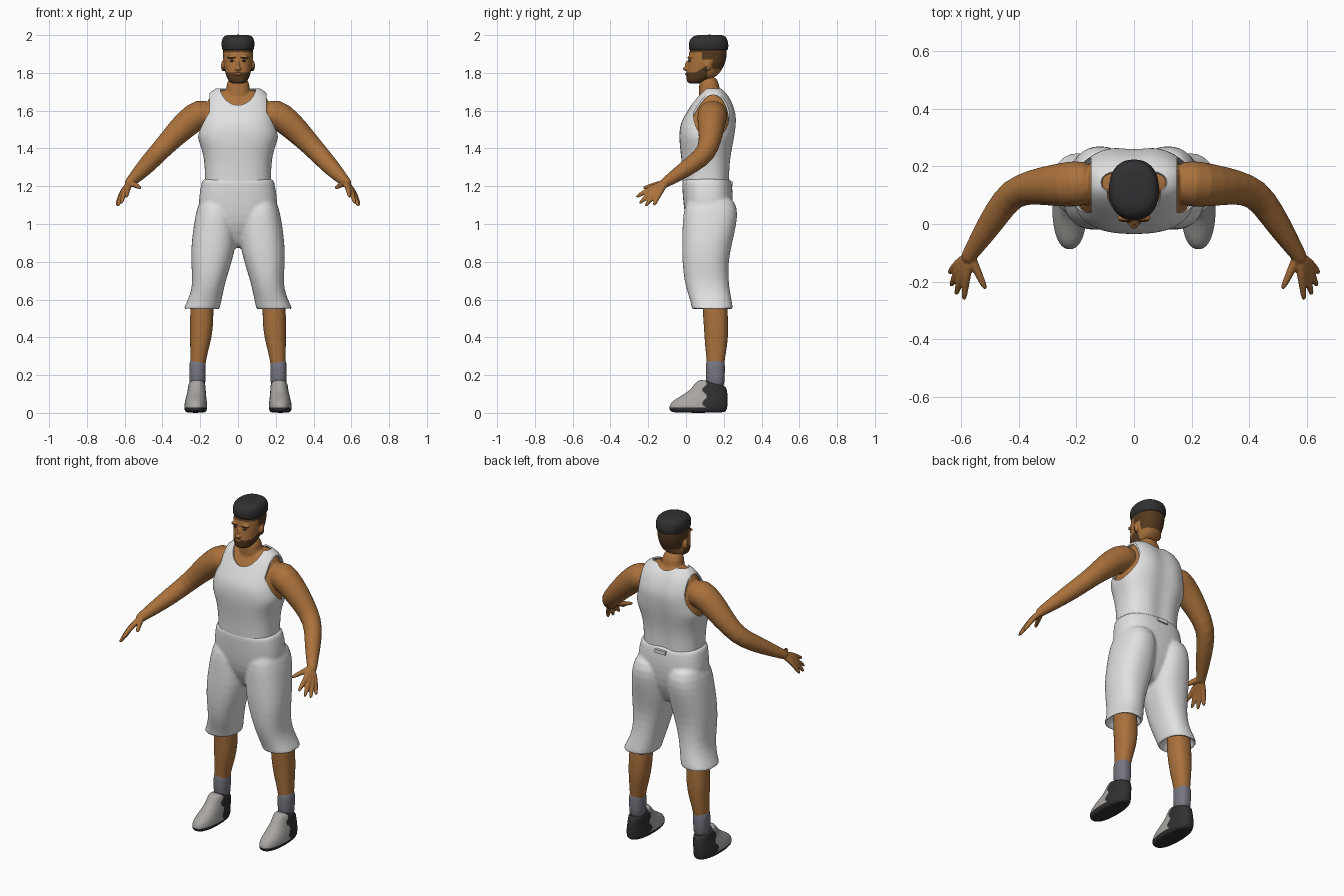
import bpy, bmesh, math
from mathutils import Vector, Matrix

cube = bpy.data.objects.get("Cube")
if cube:
    bpy.data.objects.remove(cube, do_unlink=True)


def material(name, *rgb):
    m = bpy.data.materials.new(name)
    m.use_nodes = True
    m.diffuse_color = (*rgb, 1)
    m.node_tree.nodes["Principled BSDF"].inputs["Base Color"].default_value = (*rgb, 1)
    return m


SKIN = material("brown skin", 0.40, 0.165, 0.045)
STUBBLE = material("dark brown stubble", 0.09, 0.042, 0.014)
HAIR = material("black hair", 0.03, 0.03, 0.032)
CLOTH = material("white cloth", 0.75, 0.75, 0.75)
SOCK = material("blue grey sock", 0.18, 0.18, 0.22)
SHOE = material("light grey shoe", 0.40, 0.38, 0.36)
RUBBER = material("dark rubber", 0.03, 0.03, 0.03)
LIP = material("lip brown", 0.27, 0.10, 0.04)


def power(v, n):
    return math.copysign(abs(v) ** (2 / n), v)


def skin_rings(bm, rows, cap=True):
    """Bridge rows of points into a tube."""
    rows = [[bm.verts.new(p) for p in row] for row in rows]
    faces = []
    for a, b in zip(rows, rows[1:]):
        for i in range(len(a)):
            j = (i + 1) % len(a)
            faces.append(bm.faces.new((a[i], a[j], b[j], b[i])))
    if cap:
        faces += [bm.faces.new(rows[0][::-1]), bm.faces.new(rows[-1])]
        bmesh.ops.recalc_face_normals(bm, faces=faces)


def loft(bm, rings, side=1, n=2.3, cap=True, tilt=0, seg=28):
    """Level rings given as z, x0, x1, y0, y1."""
    rows = []
    for z, x0, x1, y0, y1 in rings:
        row = []
        for i in range(seg):
            a = math.tau * i / seg
            c, s = power(math.cos(a), n), power(math.sin(a), n)
            row.append((side * ((x0 + x1) / 2 + c * (x1 - x0) / 2),
                        (y0 + y1) / 2 + s * (y1 - y0) / 2, z - tilt * s))
        rows.append(row)
    skin_rings(bm, rows, cap)


def centred(rings):
    return [(z, -x, x, y0, y1) for z, x, y0, y1 in rings]


def limb(bm, points, side=1, seg=14):
    """Round tube through points given as x, y, z, radius."""
    pts = [Vector((side * p[0], p[1], p[2])) for p in points]
    rows = []
    for k, p in enumerate(pts):
        t = (pts[min(k + 1, len(pts) - 1)] - pts[max(k - 1, 0)]).normalized()
        u = t.cross(Vector((0.1, 0.2, 1))).normalized()
        v = t.cross(u)
        r = points[k][3]
        rows.append([p + r * (u * math.cos(math.tau * i / seg) + v * math.sin(math.tau * i / seg))
                     for i in range(seg)])
    skin_rings(bm, rows)


def blob(bm, pos, size):
    bmesh.ops.create_uvsphere(bm, u_segments=24, v_segments=16, radius=1,
                              matrix=Matrix.Translation(pos) @ Matrix.Diagonal((*size, 1)))


def make(name, bm, mats, rule=None, sub=0, voxel=0, shell=0, cutters=()):
    """Turn a bmesh into a finished object, with optional fusing, shell and cuts."""
    mesh = bpy.data.meshes.new(name)
    bm.to_mesh(mesh)
    bm.free()
    ob = bpy.data.objects.new(name, mesh)
    bpy.context.collection.objects.link(ob)
    if sub:
        ob.modifiers.new("round", "SUBSURF").levels = sub
    if voxel:
        m = ob.modifiers.new("fuse", "REMESH")
        m.mode, m.voxel_size = "VOXEL", voxel
        m = ob.modifiers.new("soften", "SMOOTH")
        m.factor, m.iterations = 0.5, 4
    if shell:
        m = ob.modifiers.new("shell", "SOLIDIFY")
        m.thickness, m.offset = shell, -1
    for c in cutters:
        m = ob.modifiers.new("cut", "BOOLEAN")
        m.operation, m.solver, m.object = "DIFFERENCE", "EXACT", c
    graph = bpy.context.evaluated_depsgraph_get()
    mesh = bpy.data.meshes.new_from_object(ob.evaluated_get(graph))
    ob.modifiers.clear()
    ob.data = mesh
    mesh.name = name
    mesh.materials.clear()
    for m in mats:
        mesh.materials.append(m)
    for f in mesh.polygons:
        f.material_index = rule(f.center) if rule else 0
    mesh.shade_smooth()
    mesh.set_sharp_from_angle(angle=math.radians(50))
    for c in cutters:
        bpy.data.objects.remove(c, do_unlink=True)
    return ob


# Tank top with cut neckline and armholes
torso = [(1.215, .176, -.018, .235), (1.32, .176, -.022, .236), (1.40, .192, -.032, .25),
         (1.46, .22, -.037, .262), (1.52, .205, -.033, .27), (1.56, .198, -.016, .272),
         (1.60, .192, .008, .266), (1.66, .178, .046, .243), (1.70, .15, .078, .213),
         (1.718, .115, .098, .19)]


def spine(bm):
    for v in bm.verts:
        if v.co.y > 0.15:
            v.co.y -= 0.014 * math.exp(-(v.co.x / 0.04) ** 2)


cutters = []
bm = bmesh.new()
blob(bm, (0, .09, 1.76), (.1, .13, .15))
cutters.append(make("neck_cutter", bm, [CLOTH]))
for side in (1, -1):
    bm = bmesh.new()
    bmesh.ops.create_cone(bm, cap_ends=True, segments=40, radius1=1, radius2=1, depth=0.3,
                          matrix=Matrix.Translation((side * .30, .135, 1.58))
                          @ Matrix.Diagonal((1, .095, .13, 1)) @ Matrix.Rotation(math.pi / 2, 4, "Y"))
    cutters.append(make("arm_cutter", bm, [CLOTH]))
bm = bmesh.new()
loft(bm, centred(torso), n=2.5, cap=False)
spine(bm)
for c in cutters:
    c.hide_render = True
make("tank_top", bm, [CLOTH], sub=2, shell=.008, cutters=cutters)

# Upper body: chest, neck, arms and fingers
bm = bmesh.new()
inner = []
for z, x, y0, y1 in torso[2:]:
    mid, half = (y0 + y1) / 2, (y1 - y0) * .46
    inner.append((z - .008, x * .92, mid - half, mid + half))
loft(bm, centred(inner), n=2.5)
spine(bm)
loft(bm, centred([(1.56, .09, .06, .22), (1.66, .075, .068, .20),
                  (1.70, .063, .068, .18), (1.79, .057, .07, .168)]))
wrist = (.57, -.105, 1.222)
fingers = [((.583, -.18, 1.192), (.592, -.268, 1.14)), ((.598, -.172, 1.18), (.62, -.25, 1.105)),
           ((.610, -.158, 1.17), (.638, -.218, 1.09)), ((.616, -.14, 1.165), (.644, -.172, 1.095)),
           ((.552, -.15, 1.21), (.514, -.23, 1.19))]
for side in (1, -1):
    limb(bm, [(.13, .145, 1.575, .07), (.20, .14, 1.59, .085), (.27, .135, 1.535, .076),
              (.35, .13, 1.455, .063), (.425, .11, 1.375, .055), (.475, .04, 1.32, .05),
              (.53, -.045, 1.262, .039), (*wrist, .028), (.585, -.13, 1.205, .026)], side)
    for knuckle, tip in fingers:
        middle = Vector(knuckle).lerp(Vector(tip), .55)
        limb(bm, [(*wrist, .018), (*knuckle, .016), (*middle, .0125), (*tip, .009)], side)
make("upper_body", bm, [SKIN], sub=1, voxel=.005)

# Baggy knee shorts with hollow hems
bm = bmesh.new()
loft(bm, centred([(1.243, .18, -.014, .23), (1.236, .19, -.022, .238), (1.18, .202, -.02, .248),
                  (1.10, .212, -.014, .25), (1.0, .20, 0, .235), (.93, .13, .04, .20),
                  (.87, .06, .07, .17)]), n=2.5)
for side in (1, -1):
    loft(bm, [(1.16, .04, .19, .02, .24), (1.08, .012, .219, -.014, .277),
              (1.0, .008, .234, -.018, .268), (.9, .008, .247, -.022, .245),
              (.8, .032, .25, -.02, .224), (.7, .065, .24, -.01, .225),
              (.63, .08, .251, .01, .235), (.575, .092, .277, .028, .246),
              (.545, .097, .292, .03, .25), (.543, .112, .276, .046, .234),
              (.61, .118, .262, .06, .222)], side)
make("shorts", bm, [CLOTH], sub=1, voxel=.008)
bm = bmesh.new()
bmesh.ops.create_cube(bm, size=1, matrix=Matrix.Translation((0, .24, 1.215))
                      @ Matrix.Diagonal((.07, .02, .022, 1)))
make("waist_tab", bm, [CLOTH])

# Calves, socks and shoes
for side, label in ((1, "left"), (-1, "right")):
    bm = bmesh.new()
    loft(bm, [(.66, .13, .25, .085, .215), (.54, .13, .252, .088, .22),
              (.45, .131, .256, .095, .225), (.36, .148, .253, .10, .22),
              (.28, .172, .252, .11, .203), (.2, .175, .253, .11, .2)], side)
    make(label + "_calf", bm, [SKIN], sub=1)
    bm = bmesh.new()
    loft(bm, [(.276, .178, .249, .114, .198), (.275, .170, .258, .105, .207),
              (.2, .172, .257, .105, .205), (.12, .172, .257, .105, .205)], side)
    make(label + "_sock", bm, [SOCK], sub=1)
    bm = bmesh.new()
    loft(bm, [(0, .178, .272, -.07, .2), (.008, .166, .281, -.086, .215),
              (.03, .161, .287, -.093, .22), (.06, .165, .281, -.078, .223),
              (.085, .168, .275, -.035, .222), (.11, .17, .268, .016, .22),
              (.14, .172, .264, .048, .216), (.168, .173, .262, .068, .213)],
         side, tilt=0)
    for v in bm.verts:
        if v.co.z > .1:
            v.co.z += (.13 - v.co.y) * .3 * (v.co.z - .1) / .068
    make(label + "_shoe", bm, [SHOE, RUBBER], sub=1, voxel=.005,
         rule=lambda c: int(c.z < .028 or c.y > .098 + .012 * math.sin(c.z * 90)))

# Head with beard and shaved sides
bm = bmesh.new()
loft(bm, centred([(1.742, .034, .014, .075), (1.755, .05, .003, .11), (1.785, .064, .001, .168),
                  (1.815, .071, .004, .19), (1.85, .077, .010, .208), (1.89, .08, .013, .217),
                  (1.93, .08, .02, .217), (1.965, .07, .04, .2)]))
blob(bm, (0, .003, 1.822), (.017, .02, .012))
blob(bm, (0, .008, 1.838), (.010, .015, .026))
for side in (1, -1):
    blob(bm, (side * .032, .022, 1.883), (.028, .012, .009))
    blob(bm, (side * .078, .115, 1.838), (.012, .019, .029))


def head_colour(c):
    beard = c.y < .115 and c.z < 1.802 + max(0, c.y - .05) * .6
    fade = c.z > 1.908 or (c.y > .14 and c.z > 1.82) or (c.y > .085 and c.z > 1.872)
    return int(beard or fade)


make("head", bm, [SKIN, STUBBLE], head_colour, sub=1, voxel=.0035)
bm = bmesh.new()
loft(bm, centred([(1.915, .078, .022, .218), (1.925, .085, .015, .224), (1.955, .089, .012, .226),
                  (1.985, .084, .024, .217), (2.0, .066, .05, .2), (2.002, .03, .09, .16)]))
make("flat_top_hair", bm, [HAIR], sub=2)

# Eyes, brows and lips
for name, mat, x, y, z, size in (("eye", HAIR, .031, .019, 1.863, (.013, .007, .0045)),
                                 ("brow", STUBBLE, .032, .014, 1.881, (.020, .007, .004))):
    bm = bmesh.new()
    for side in (1, -1):
        blob(bm, (side * x, y, z), size)
    make(name + "s", bm, [mat])
bm = bmesh.new()
blob(bm, (0, .005, 1.794), (.025, .010, .008))
make("lips", bm, [LIP])
